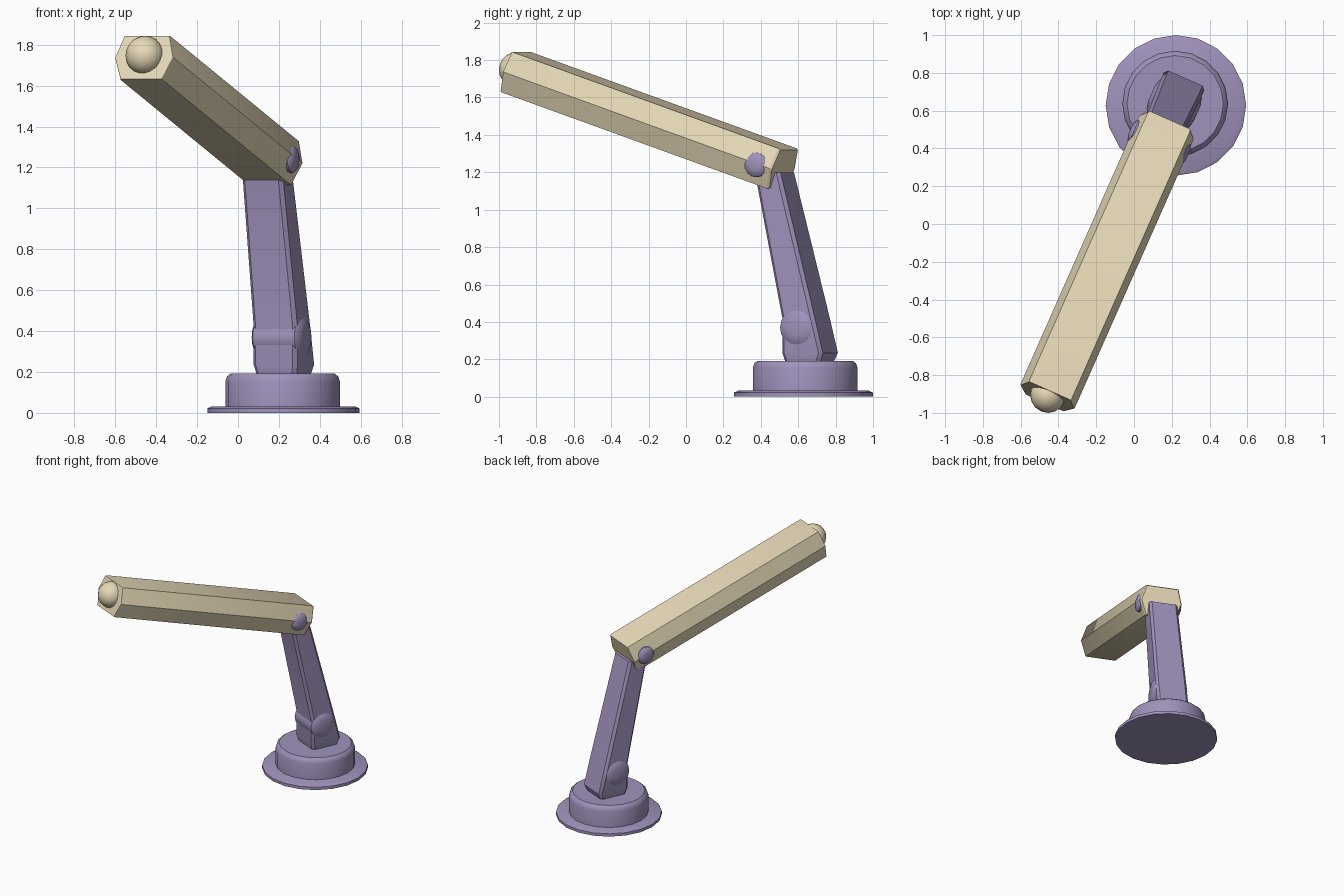
import bpy, bmesh, math
from mathutils import Vector, Matrix

if "Cube" in bpy.data.objects:
    bpy.data.objects.remove(bpy.data.objects["Cube"])

def material(name, rgb):
    m = bpy.data.materials.new(name)
    m.diffuse_color = (*rgb, 1)
    m.use_nodes = True
    m.node_tree.nodes["Principled BSDF"].inputs["Base Color"].default_value = m.diffuse_color
    return m

PURPLE = material("purple", (0.35, 0.29, 0.50))
CREAM = material("cream", (0.80, 0.70, 0.48))

# Shared frame: the arm swings in a vertical plane turned about the base
BASE = Vector((0.222, 0.628, 0))
BACK = Vector((0.404, 0.915, 0)).normalized()
SIDE = Vector((BACK.y, -BACK.x, 0))

def finish(name, bm, mat, angle=35):
    bmesh.ops.recalc_face_normals(bm, faces=bm.faces)
    me = bpy.data.meshes.new(name)
    bm.to_mesh(me)
    bm.free()
    me.materials.append(mat)
    ob = bpy.data.objects.new(name, me)
    bpy.context.collection.objects.link(ob)
    bpy.ops.object.select_all(action='DESELECT')
    ob.select_set(True)
    bpy.context.view_layer.objects.active = ob
    bpy.ops.object.shade_smooth_by_angle(angle=math.radians(angle))
    return ob

def loft(name, rings, mat, angle=35):
    bm = bmesh.new()
    loops = [[bm.verts.new(p) for p in ring] for ring in rings]
    n = len(loops[0])
    for a, b in zip(loops, loops[1:]):
        for i in range(n):
            j = (i + 1) % n
            bm.faces.new((a[i], a[j], b[j], b[i]))
    bm.faces.new(loops[0])
    bm.faces.new(loops[-1])
    return finish(name, bm, mat, angle)

def turned(name, centre, axis, profile, mat, sides=20):
    """Stack of circles along an axis; profile is (radius, height) pairs."""
    rot = Vector(axis).to_track_quat('Z', 'Y').to_matrix()
    rings = [[centre + rot @ Vector((r * math.cos(2 * math.pi * k / sides),
                                     r * math.sin(2 * math.pi * k / sides), h))
              for k in range(sides)] for r, h in profile]
    return loft(name, rings, mat)

# Base plate and turntable drum
turned("base_plate", BASE, (0, 0, 1), [(0.372, 0), (0.372, 0.022), (0.35, 0.032)], PURPLE)
turned("turntable_drum", Vector((0.218, 0.637, 0)), (0, 0, 1),
       [(0.28, 0.02), (0.28, 0.155), (0.272, 0.178), (0.255, 0.192)], PURPLE)

# Tapered lower arm: (front, back, half width, height), chamfered corners
def lower_ring(front, back, half, z, c=0.018):
    outline = [(front, -half + c), (front, half - c), (front + c, half), (back - c, half),
               (back, half - c), (back, -half + c), (back - c, -half), (front + c, -half)]
    return [BASE + BACK * s + SIDE * (l - 0.012) + Vector((0, 0, z)) for s, l in outline]

loft("lower_arm", [lower_ring(-0.07, 0.13, 0.105, 0.18),
                   lower_ring(-0.085, 0.152, 0.117, 0.235),
                   lower_ring(-0.085, 0.105, 0.117, 0.42),
                   lower_ring(-0.25, -0.10, 0.107, 1.20)], PURPLE)

# Long hexagonal upper arm
rear, tip = Vector((0.176, 0.52, 1.217)), Vector((-0.459, -0.915, 1.737))
axis = (tip - rear).normalized()
side = axis.cross(Vector((0, 0, 1))).normalized()
up = side.cross(axis)
HEX = [(-0.122, 0.113), (0.122, 0.113), (0.157, 0.0),
       (0.112, -0.113), (-0.112, -0.113), (-0.157, 0.0)]

def hex_ring(centre, scale=1.0):
    return [centre + (side * a + up * b) * scale for a, b in HEX]

loft("upper_arm", [hex_ring(rear, 0.95), hex_ring(rear + axis * 0.012),
                   hex_ring(tip - axis * 0.006), hex_ring(tip, 0.98)], CREAM, 30)

# Ball on the tip
bm = bmesh.new()
bmesh.ops.create_uvsphere(bm, u_segments=16, v_segments=10, radius=0.095,
                          matrix=Matrix.Translation((-0.455, -0.905, 1.748)))
finish("tip_ball", bm, CREAM, 60)

# Pivot pins with domed caps on both sides
def pivot(name, s, l, z, r, half):
    centre = BASE + BACK * s + SIDE * l + Vector((0, 0, z))
    dome = [(r, half - 0.012), (r * 0.85, half), (r * 0.45, half + 0.009)]
    turned(name, centre, SIDE, [(a, -h) for a, h in reversed(dome)] + dome, PURPLE, 16)

pivot("shoulder_pivot", 0.005, -0.012, 0.37, 0.098, 0.123)
pivot("elbow_pivot", -0.215, -0.002, 1.24, 0.066, 0.158)
